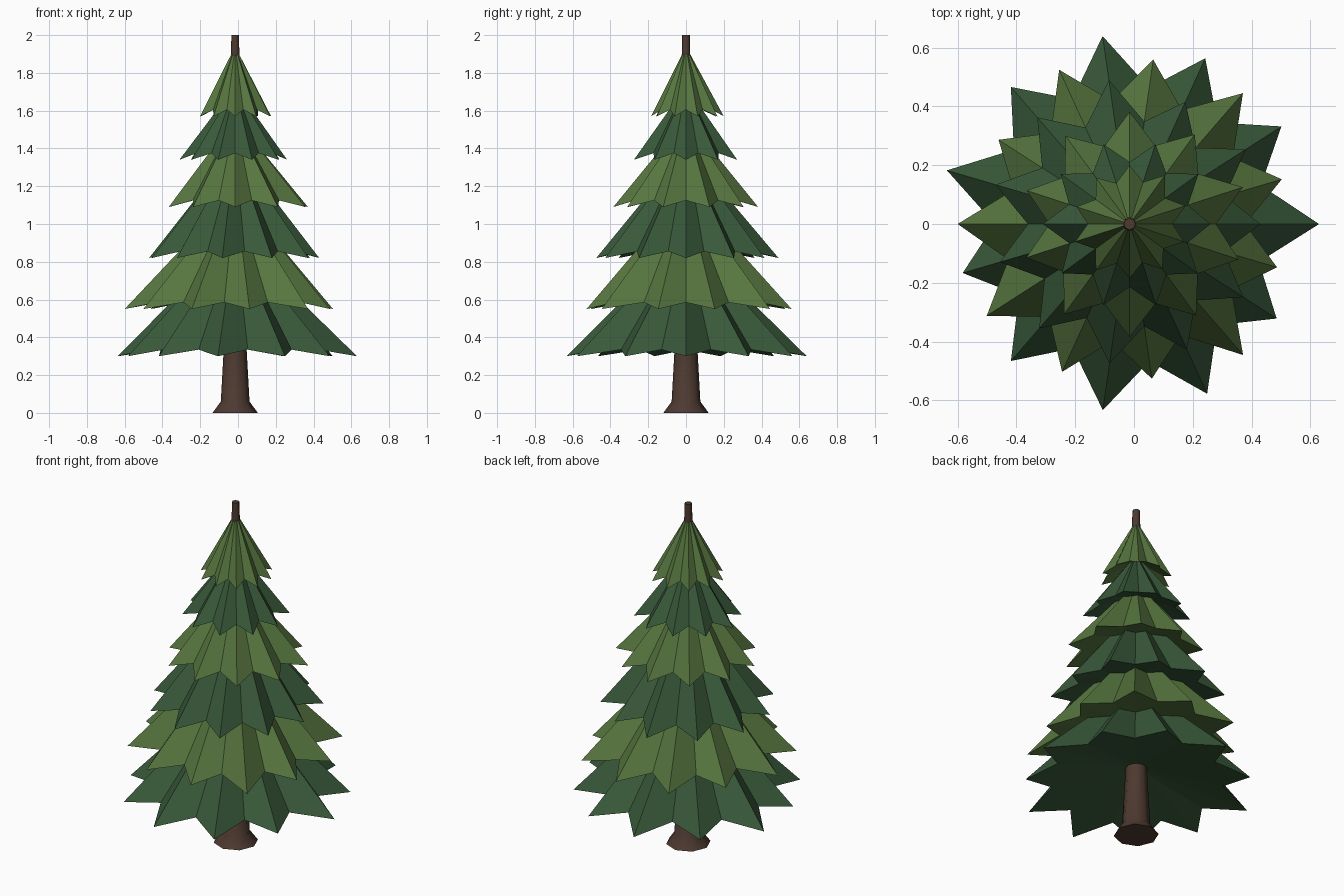
import bpy, bmesh
from math import sin, cos, pi

if "Cube" in bpy.data.objects:
    bpy.data.objects.remove(bpy.data.objects["Cube"])

CX = -0.015  # trunk axis


def material(name, rgb):
    m = bpy.data.materials.new(name)
    m.diffuse_color = (*rgb, 1)
    m.use_nodes = True
    m.node_tree.nodes["Principled BSDF"].inputs["Base Color"].default_value = m.diffuse_color
    return m


def finish(bm, name, mat):
    bmesh.ops.recalc_face_normals(bm, faces=bm.faces)
    me = bpy.data.meshes.new(name)
    bm.to_mesh(me)
    bm.free()
    me.materials.append(mat)
    ob = bpy.data.objects.new(name, me)
    bpy.context.collection.objects.link(ob)
    return ob


def branch_tier(name, z, apex, radii, shift, mat):
    """Folded star-shaped cone with a raised, closed underside."""
    bm = bmesh.new()
    n = len(radii)
    rim = []
    for i, r in enumerate(radii):
        a = 2 * pi * (i + shift) / n
        b = a + pi / n
        q = 0.74 * (r + radii[(i + 1) % n]) / 2
        rim.append(bm.verts.new((CX + r * cos(a), r * sin(a), z)))
        rim.append(bm.verts.new((CX + q * cos(b), q * sin(b), z + 0.035)))
    top = bm.verts.new((CX, 0, apex))
    hub = bm.verts.new((CX, 0, z + 0.12))
    for i, v in enumerate(rim):
        w = rim[(i + 1) % len(rim)]
        bm.faces.new((v, w, top))
        bm.faces.new((w, v, hub))
    return finish(bm, name, mat)


bark = material("bark", (0.075, 0.042, 0.03))
dark = material("dark_needles", (0.04, 0.10, 0.042))
light = material("light_needles", (0.095, 0.18, 0.05))

# Trunk with flared foot
bm = bmesh.new()
rings = []
for r, z in [(0.12, 0), (0.076, 0.06), (0.06, 0.35), (0.02, 2.0)]:
    rings.append([bm.verts.new((CX + r * cos(k * pi / 4), r * sin(k * pi / 4), z))
                  for k in range(8)])
for lo, hi in zip(rings, rings[1:]):
    for k in range(8):
        j = (k + 1) % 8
        bm.faces.new((lo[k], lo[j], hi[j], hi[k])).smooth = True
bm.faces.new(rings[0][::-1])
bm.faces.new(rings[-1])
trunk = finish(bm, "trunk", bark)
bpy.context.view_layer.objects.active = trunk
trunk.select_set(True)
bpy.ops.object.shade_smooth_by_angle(angle=pi / 3.5)

# Branch tiers from bottom to top: tip height, apex height, tip radii
tiers = [
    (0.30, 0.93, [.645, .614, .62, .646, .617, .648, .592, .617, .64, .635, .595]),
    (0.55, 1.17, [.54, .589, .565, .577, .53, .585, .578, .553, .532, .59, .523]),
    (0.82, 1.40, [.445, .47, .457, .495, .48, .475, .46, .47, .48, .47, .46]),
    (1.09, 1.56, [.405, .377, .382, .37, .368, .37, .38, .385, .385, .39]),
    (1.34, 1.73, [.275, .29, .285, .285, .29, .295, .285, .29, .29, .285]),
    (1.57, 1.94, [.20, .205, .20, .195, .19, .195, .195, .185, .19, .195]),
]
for i, (z, apex, radii) in enumerate(tiers):
    branch_tier(f"branch_tier_{i + 1}", z, apex, radii, 0.5 * (i % 2),
                light if i % 2 else dark)
